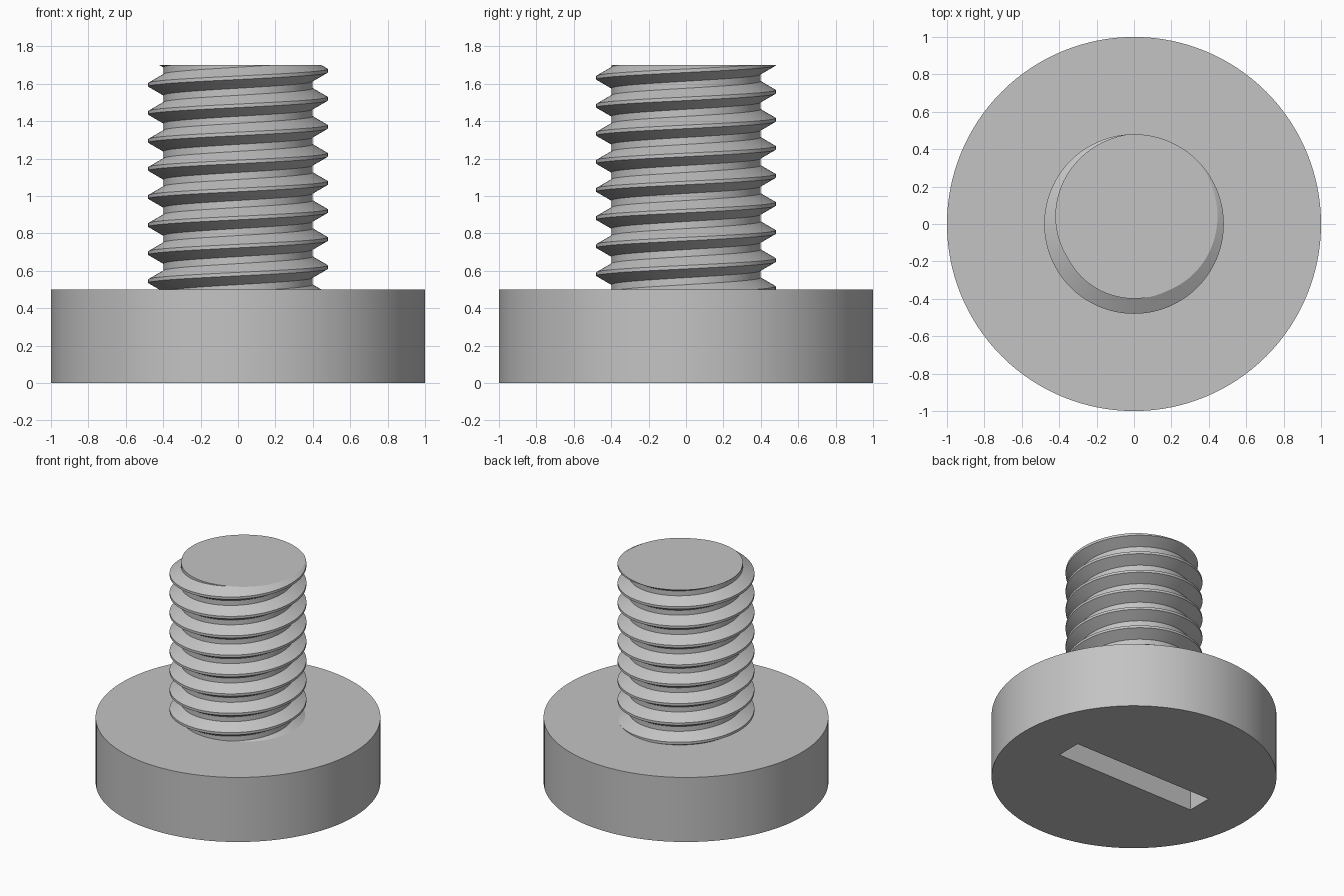
import bpy
import bmesh
from math import cos, sin, tau, radians

SEGMENTS = 128
HEAD_HEIGHT, TOP = 0.5, 1.7
PITCH = 0.15
CREST_RADIUS, ROOT_RADIUS = 0.48, 0.399
CREST_PHASE = 1.67          # crest height on the +x side

if "Cube" in bpy.data.objects:
    bpy.data.objects.remove(bpy.data.objects["Cube"], do_unlink=True)

# One steel colour
steel = bpy.data.materials.new("steel grey")
steel.use_nodes = True
colour = (0.55, 0.55, 0.55, 1)
steel.diffuse_color = colour
steel.node_tree.nodes["Principled BSDF"].inputs["Base Color"].default_value = colour


def add_object(name, bm):
    bmesh.ops.recalc_face_normals(bm, faces=bm.faces)
    mesh = bpy.data.meshes.new(name)
    bm.to_mesh(mesh)
    bm.free()
    mesh.materials.append(steel)
    obj = bpy.data.objects.new(name, mesh)
    bpy.context.collection.objects.link(obj)
    return obj


def activate(obj):
    bpy.ops.object.select_all(action="DESELECT")
    obj.select_set(True)
    bpy.context.view_layer.objects.active = obj


# Flat round head
bm = bmesh.new()
bmesh.ops.create_cone(bm, cap_ends=True, segments=SEGMENTS, radius1=1, radius2=1, depth=HEAD_HEIGHT)
bmesh.ops.translate(bm, verts=bm.verts, vec=(0, 0, HEAD_HEIGHT / 2))
head = add_object("head", bm)

# Driver slot cut into the underside
bm = bmesh.new()
bmesh.ops.create_cube(bm, size=1)
bmesh.ops.scale(bm, verts=bm.verts, vec=(1.2, 0.2, 0.5))
slot = add_object("slot_cutter", bm)
slot.hide_render = True
cut = head.modifiers.new("slot", "BOOLEAN")
cut.operation, cut.solver, cut.object = "DIFFERENCE", "EXACT", slot
activate(head)
bpy.ops.object.modifier_apply(modifier=cut.name)
bpy.data.objects.remove(slot, do_unlink=True)

# Threaded shank: helical sweep of a trapezoid thread profile
profile = [(ROOT_RADIUS, -3 / 8), (CREST_RADIUS, -1 / 16), (CREST_RADIUS, 1 / 16), (ROOT_RADIUS, 3 / 8)]
bm = bmesh.new()
columns = []
for i in range(SEGMENTS + 1):
    angle = tau * i / SEGMENTS
    column = []
    for turn in range(-11, 4):
        for radius, offset in profile:
            z = CREST_PHASE + PITCH * (turn + i / SEGMENTS + offset)
            column.append(bm.verts.new((radius * cos(angle), radius * sin(angle), z)))
    columns.append(column)
for a, b in zip(columns, columns[1:]):
    for j in range(len(a) - 1):
        bm.faces.new((a[j], b[j], b[j + 1], a[j + 1]))
bmesh.ops.remove_doubles(bm, verts=bm.verts, dist=0.0001)

# Trim both ends flat and cap them
for z, direction in ((TOP, 1), (HEAD_HEIGHT - 0.05, -1)):
    result = bmesh.ops.bisect_plane(bm, geom=bm.verts[:] + bm.edges[:] + bm.faces[:], dist=0.00001,
                                    plane_co=(0, 0, z), plane_no=(0, 0, direction), clear_outer=True)
    rim = [e for e in result["geom_cut"] if isinstance(e, bmesh.types.BMEdge)]
    bmesh.ops.edgeloop_fill(bm, edges=rim)
shank = add_object("threaded_shank", bm)

for obj in (head, shank):
    activate(obj)
    bpy.ops.object.shade_smooth_by_angle(angle=radians(30))
